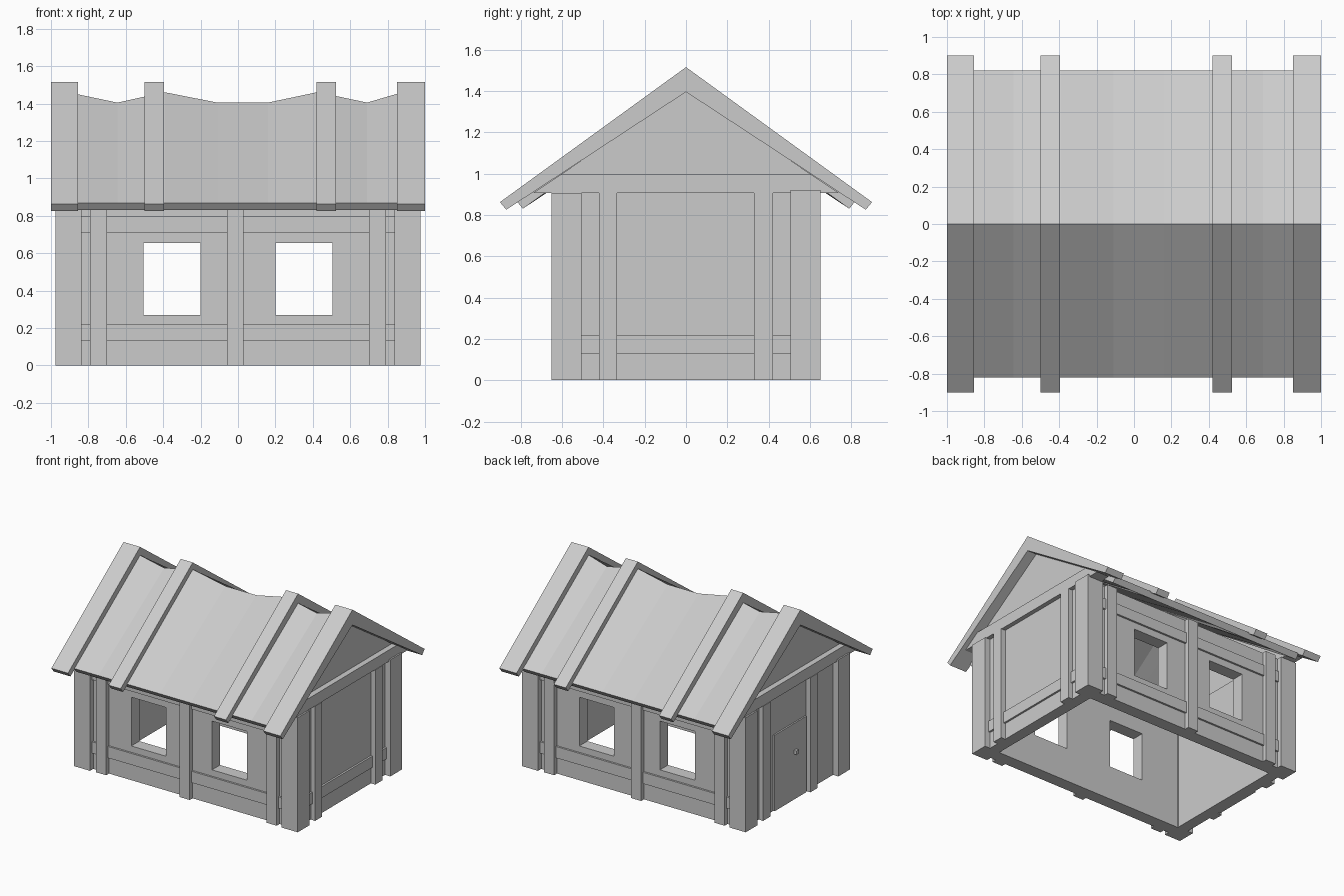
import bpy, bmesh

if "Cube" in bpy.data.objects:
    bpy.data.objects.remove(bpy.data.objects["Cube"])


def make(name, verts, faces):
    me = bpy.data.meshes.new(name)
    bm = bmesh.new()
    vs = [bm.verts.new(v) for v in verts]
    for f in faces:
        bm.faces.new([vs[i] for i in f])
    bmesh.ops.recalc_face_normals(bm, faces=bm.faces)
    bm.to_mesh(me)
    bm.free()
    ob = bpy.data.objects.new(name, me)
    bpy.context.collection.objects.link(ob)
    return ob


def loft(name, sections):
    """Closed solid through (x, [(y, z), ...]) sections."""
    n = len(sections[0][1])
    verts = [(x, y, z) for x, prof in sections for y, z in prof]
    faces = [range(n), range(len(verts) - n, len(verts))]
    for s in range(len(sections) - 1):
        for i in range(n):
            a, b = s * n + i, s * n + (i + 1) % n
            faces.append((a, b, b + n, a + n))
    return make(name, verts, faces)


def box(name, x, y, z):
    x, y = sorted(x), sorted(y)
    return loft(name, [(v, [(y[0], z[0]), (y[1], z[0]), (y[1], z[1]), (y[0], z[1])]) for v in x])


TOP = 0.905
WIN_X, WIN_Z = (0.2, 0.505), (0.27, 0.655)

# Long walls with two window openings each, posts and rails
for sy, side in ((-1, "front"), (1, "back")):
    yw = (sy * 0.51, sy * 0.61)
    xs = [-0.94, -WIN_X[1], -WIN_X[0], WIN_X[0], WIN_X[1], 0.94]
    zs = [0, *WIN_Z, TOP]
    wall = bmesh.new()
    grid = {(i, j, k): wall.verts.new((x, y, z)) for i, x in enumerate(xs)
            for j, y in enumerate(yw) for k, z in enumerate(zs)}
    solid = {(i, k) for i in range(5) for k in range(3)} - {(1, 1), (3, 1)}
    for i, k in solid:
        ring = [(i, k), (i + 1, k), (i + 1, k + 1), (i, k + 1)]
        for j in (0, 1):
            wall.faces.new([grid[a, j, b] for a, b in ring])
        # close the edges that border an opening or the outside
        for e, nb in enumerate(((i, k - 1), (i + 1, k), (i, k + 1), (i - 1, k))):
            if nb not in solid:
                (a, b), (c, d) = ring[e], ring[(e + 1) % 4]
                wall.faces.new([grid[a, 0, b], grid[c, 0, d], grid[c, 1, d], grid[a, 1, b]])
    bmesh.ops.recalc_face_normals(wall, faces=wall.faces)
    me = bpy.data.meshes.new(side + "_wall")
    wall.to_mesh(me)
    wall.free()
    bpy.context.collection.objects.link(bpy.data.objects.new(side + "_wall", me))

    for x0, x1 in ((-0.79, -0.70), (-0.06, 0.03), (0.70, 0.79)):
        box(side + "_post", (x0, x1), (sy * 0.58, sy * 0.645), (0, TOP))
    for z0, z1 in ((0.13, 0.22), (0.71, 0.795)):
        box(side + "_rail", (-0.86, 0.86), (sy * 0.59, sy * 0.625), (z0, z1))

# Corner posts
for sx in (-1, 1):
    for sy in (-1, 1):
        box("corner_post", (sx * 0.837, sx * 0.977), (sy * 0.505, sy * 0.65),
            (0, 0.92 if sx * sy > 0 else TOP))

# End walls, gables and tie beams
for sx, side in ((-1, "left"), (1, "right")):
    box(side + "_wall", (sx * 0.84, sx * 0.93), (-0.56, 0.56), (0, 0.95))
    loft(side + "_gable", [(sx * x, [(-0.73, 0.91), (0.73, 0.91), (0, 1.41)]) for x in (0.85, 0.92)])
    loft(side + "_tie_beam", [(sx * x, [(-0.74, TOP), (0.74, TOP), (0.605, 0.995), (-0.605, 0.995)])
                              for x in (0.85, 0.965)])
    posts = ((-0.42, -0.335), (0.33, 0.42)) if sx > 0 else ((-0.26, -0.17), (0.33, 0.42))
    for y0, y1 in posts:
        box(side + "_post", (sx * 0.9, sx * 0.968), (y0, y1), (0, TOP))
box("right_rail", (0.9, 0.945), (-0.52, 0.52), (0.13, 0.22))

# Door with knob on the left end
box("door", (-0.9, -0.942), (-0.16, 0.24), (0, 0.6))
box("door_knob", (-0.94, -0.965), (-0.03, 0.0), (0.36, 0.39))

# Sagging roof sheet
ridge = [(-0.86, 1.45), (-0.645, 1.405), (-0.5, 1.437), (-0.39, 1.46), (-0.11, 1.405),
         (0.16, 1.405), (0.42, 1.46), (0.525, 1.44), (0.69, 1.405), (0.86, 1.455)]
loft("roof_sheet", [(x, [(-0.82, 0.868), (0, z), (0.82, 0.868), (0.79, 0.83),
                         (0, z - 0.055), (-0.79, 0.83)]) for x, z in ridge])

# Tapered rafters over the roof
rafter = [(-0.9, 0.862), (0, 1.515), (0.9, 0.862), (0.87, 0.825), (0, 1.395), (-0.87, 0.825)]
for x0, x1 in ((-1, -0.855), (-0.5, -0.395), (0.42, 0.525), (0.85, 1)):
    loft("rafter", [(x0, rafter), (x1, rafter)])
